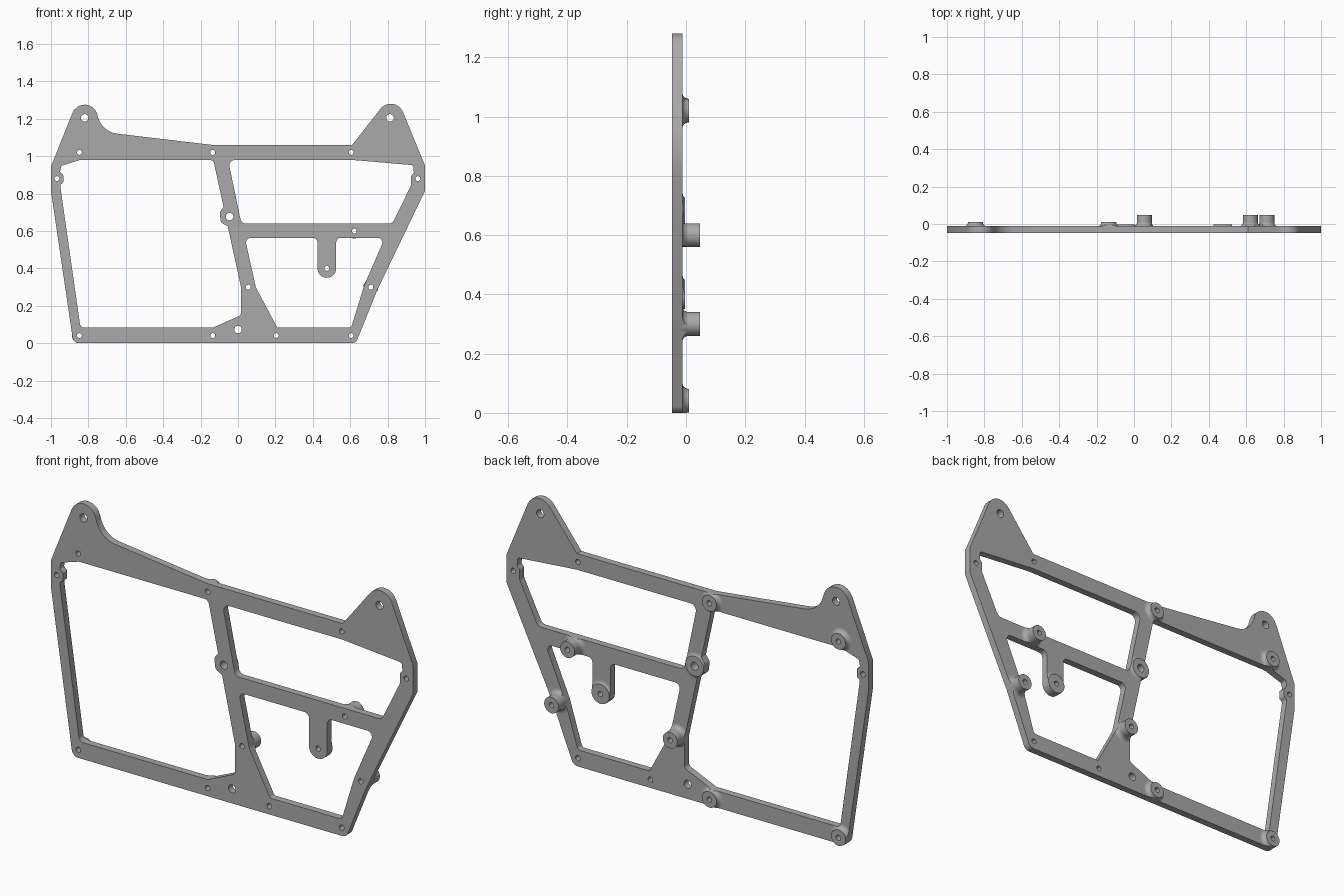
import bpy, bmesh
from math import sin, cos, tan, pi
from mathutils import Matrix, Vector

if "Cube" in bpy.data.objects:
    bpy.data.objects.remove(bpy.data.objects["Cube"], do_unlink=True)

FRONT, BACK = -0.047, -0.012      # plate faces
STANDOFF, SHORT, LOW = 0.047, 0.01, -0.003   # boss end positions

grey = bpy.data.materials.new("plain grey")
grey.use_nodes = True
grey.diffuse_color = (0.4, 0.4, 0.4, 1)
grey.node_tree.nodes["Principled BSDF"].inputs["Base Color"].default_value = grey.diffuse_color


def rounded(points, default, steps=8):
    """Loop of (x, z[, radius]) corners turned into a filleted outline."""
    out = []
    for i, p in enumerate(points):
        here = Vector(p[:2])
        r = p[2] if len(p) > 2 else default
        a = (Vector(points[i - 1][:2]) - here).normalized()
        b = (Vector(points[(i + 1) % len(points)][:2]) - here).normalized()
        half = a.angle(b) / 2
        if r == 0:
            out.append(here)
            continue
        centre = here + (a + b).normalized() * r / sin(half)
        start = here + a * r / tan(half) - centre
        end = here + b * r / tan(half) - centre
        turn = start.angle_signed(end)
        for s in range(steps + 1):
            t = -turn * s / steps
            out.append(centre + Vector((start.x * cos(t) - start.y * sin(t),
                                        start.x * sin(t) + start.y * cos(t))))
    return out


def circle(x, z, r, n=32):
    return [Vector((x + r * cos(2 * pi * i / n), z + r * sin(2 * pi * i / n))) for i in range(n)]


def add_object(name, bm):
    bmesh.ops.recalc_face_normals(bm, faces=bm.faces)
    mesh = bpy.data.meshes.new(name)
    bm.to_mesh(mesh)
    bm.free()
    mesh.materials.append(grey)
    obj = bpy.data.objects.new(name, mesh)
    bpy.context.collection.objects.link(obj)
    return obj


def extruded(name, loops, y0, y1):
    """Filled outline with openings, extruded along y."""
    curve = bpy.data.curves.new(name + " outline", 'CURVE')
    curve.dimensions = '2D'
    curve.fill_mode = 'BOTH'
    curve.extrude = (y1 - y0) / 2
    for loop in loops:
        spline = curve.splines.new('POLY')
        spline.points.add(len(loop) - 1)
        for point, co in zip(spline.points, loop):
            point.co = (co.x, co.y, 0, 1)
        spline.use_cyclic_u = True
    temp = bpy.data.objects.new(name + " outline", curve)
    bpy.context.collection.objects.link(temp)
    graph = bpy.context.evaluated_depsgraph_get()
    mesh = bpy.data.meshes.new_from_object(temp.evaluated_get(graph))
    bm = bmesh.new()
    bm.from_mesh(mesh)
    bpy.data.objects.remove(temp)
    bpy.data.meshes.remove(mesh)
    bpy.data.curves.remove(curve)
    bmesh.ops.remove_doubles(bm, verts=bm.verts, dist=1e-5)
    bm.transform(Matrix.Translation((0, (y0 + y1) / 2, 0)) @ Matrix.Rotation(pi / 2, 4, 'X'))
    return add_object(name, bm)


def ring(name, x, z, profile, n=32):
    """Closed (radius, y) profile swept round an axis along y."""
    bm = bmesh.new()
    rows = [[bm.verts.new((x + r * cos(2 * pi * i / n), y, z + r * sin(2 * pi * i / n)))
             for r, y in profile] for i in range(n)]
    for i in range(n):
        for j in range(len(profile)):
            a, b = rows[i - 1], rows[i]
            bm.faces.new((a[j - 1], a[j], b[j], b[j - 1]))
    return add_object(name, bm)


# Outer silhouette with the two ears
outer = rounded([
    (-0.88, 0, 0.035), (-1, 0.815, 0), (-1, 0.945, 0), (-0.807, 1.426, 0.07),
    (-0.727, 1.13, 0.12), (-0.135, 1.06, 0), (0.61, 1.06, 0), (0.836, 1.348, 0.07),
    (1, 0.95, 0), (1, 0.815, 0), (0.745, 0.285, 0), (0.63, 0, 0.035)], 0)

# Large opening, with lobes left round two holes
large = rounded([
    (-0.842, 0.083, 0.025), (-0.951, 0.845, 0.01), (-0.934, 0.86), (-0.934, 0.9),
    (-0.952, 0.915), (-0.945, 0.948), (-0.845, 0.98, 0.03), (-0.132, 0.98, 0.025),
    (-0.077, 0.728, 0.01), (-0.098, 0.7, 0.02), (-0.092, 0.645, 0.025),
    (-0.055, 0.626, 0.01), (0.016, 0.3, 0.03), (0.016, 0.15, 0.02), (-0.135, 0.083, 0)], 0.012)

# Upper trapezoid opening
upper = rounded([
    (-0.053, 0.98), (0.61, 0.98, 0), (0.938, 0.952, 0.015), (0.94, 0.912, 0.01),
    (0.926, 0.895, 0.012), (0.926, 0.845, 0.02), (0.825, 0.64), (0.018, 0.64)], 0.03)

# Lower opening, with the hanging tab
lower = rounded([
    (0.037, 0.563), (0.425, 0.563), (0.425, 0.35, 0.0499), (0.525, 0.35, 0.0499),
    (0.525, 0.563), (0.785, 0.563), (0.675, 0.31, 0.02), (0.605, 0.083, 0.02),
    (0.21, 0.083, 0.01), (0.095, 0.3, 0.03)], 0.025)

body = [outer, large, upper, lower]

# Bosses on the back: x, z, radius, end position, hole radius
bosses = [(x, z, 0.04, SHORT, 0.013) for x in (-0.848, -0.135) for z in (0.041, 1.02)]
bosses += [(x, z, 0.04, STANDOFF, 0.013) for x, z in ((0.055, 0.3), (0.71, 0.3), (0.622, 0.6))]
bosses += [(-0.045, 0.677, 0.05, LOW, 0.02), (0.475, 0.4, 0.049, LOW, 0.013)]

# Plain through holes
holes = [(x, z, 0.013) for x, z in ((0.605, 1.02), (-0.968, 0.88), (0.962, 0.88),
                                    (0.205, 0.041), (0.605, 0.041))]
holes += [(-0.82, 1.205, 0.02), (0.813, 1.205, 0.02), (0, 0.073, 0.02)]
holes += [(x, z, hole) for x, z, r, end, hole in bosses]

plate = extruded("frame_plate", body + [circle(*h) for h in holes], FRONT, BACK)
parts = [plate]
clipper = extruded("fillet_clipper", body, FRONT - 0.1, STANDOFF + 0.1)

# Boss tubes, and flared feet trimmed to the plate edges
for i, (x, z, r, end, hole) in enumerate(bosses, 1):
    parts.append(ring(f"boss_{i}", x, z, [(hole, BACK), (r, BACK), (r, end), (hole, end)]))
    flare, rise = 0.02, min(0.02, end - BACK)
    curve = [(r + flare * (1 - sin(t)), BACK + rise * (1 - cos(t)))
             for t in (pi / 2 * s / 6 for s in range(7))]
    inner = r - 0.008
    foot = ring(f"boss_foot_{i}", x, z, [(inner, BACK)] + curve + [(inner, BACK + rise)])
    trim = foot.modifiers.new("trim", 'BOOLEAN')
    trim.operation = 'INTERSECT'
    trim.solver = 'EXACT'
    trim.object = clipper
    graph = bpy.context.evaluated_depsgraph_get()
    trimmed = bpy.data.meshes.new_from_object(foot.evaluated_get(graph))
    foot.modifiers.clear()
    foot.data = trimmed
    parts.append(foot)

bpy.data.objects.remove(clipper, do_unlink=True)

# Smooth rounded walls, crisp edges
bpy.ops.object.select_all(action='DESELECT')
for part in parts:
    part.select_set(True)
bpy.context.view_layer.objects.active = plate
bpy.ops.object.shade_smooth_by_angle()
